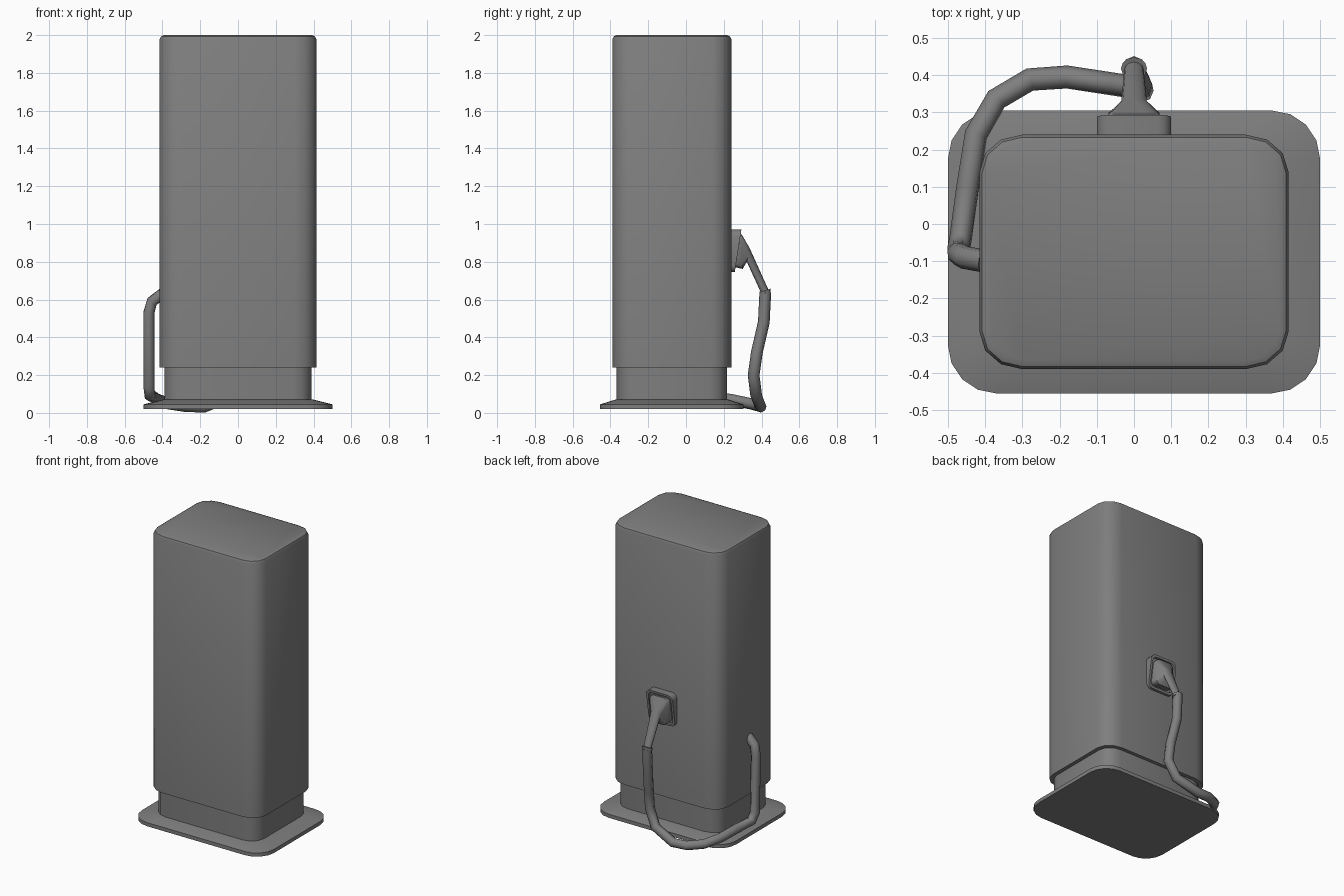
import bpy, bmesh, math
from mathutils import Vector

cube = bpy.data.objects.get("Cube")
if cube:
    bpy.data.objects.remove(cube, do_unlink=True)

grey = bpy.data.materials.new("mid_grey")
grey.use_nodes = True
colour = (0.21, 0.21, 0.21, 1)
grey.diffuse_color = colour
grey.node_tree.nodes["Principled BSDF"].inputs["Base Color"].default_value = colour


def finish(obj, angle=35):
    obj.data.materials.append(grey)
    bpy.ops.object.select_all(action='DESELECT')
    obj.select_set(True)
    bpy.context.view_layer.objects.active = obj
    bpy.ops.object.shade_smooth_by_angle(angle=math.radians(angle))


def rounded(hx, hy, rx, ry, segments):
    """Rounded rectangle as a list of 2D points."""
    points = []
    for quarter, (sx, sy) in enumerate(((1, 1), (-1, 1), (-1, -1), (1, -1))):
        for i in range(segments + 1):
            a = math.pi / 2 * (quarter + i / segments)
            points.append((sx * (hx - rx) + rx * math.cos(a),
                           sy * (hy - ry) + ry * math.sin(a)))
    return points


def loft(name, rings, angle=35):
    """Skin a list of equal-length rings and cap both ends."""
    bm = bmesh.new()
    loops = [[bm.verts.new(p) for p in ring] for ring in rings]
    for low, high in zip(loops, loops[1:]):
        for i in range(len(low)):
            j = (i + 1) % len(low)
            bm.faces.new((low[i], low[j], high[j], high[i]))
    bm.faces.new(loops[0][::-1])
    bm.faces.new(loops[-1])
    bmesh.ops.recalc_face_normals(bm, faces=bm.faces)
    mesh = bpy.data.meshes.new(name)
    bm.to_mesh(mesh)
    bm.free()
    obj = bpy.data.objects.new(name, mesh)
    bpy.context.collection.objects.link(obj)
    finish(obj, angle)


CENTRE_Y = -0.075


def level(z, hx, hy, rx, ry, segments):
    return [(x, y + CENTRE_Y, z) for x, y in rounded(hx, hy, rx, ry, segments)]


def facing_back(top, bottom, hx, r, segments=3):
    """Ring across x, spanning two (y, z) points."""
    top, bottom = Vector(top), Vector(bottom)
    mid, half = (top + bottom) / 2, (top - bottom) / 2
    hz = half.length
    ring = []
    for x, v in rounded(hx, hz, min(r, hx), min(r, hz), segments):
        p = mid + half * (v / hz)
        ring.append((x, p.x, p.y))
    return ring


# Cabinet, plinth and foot
loft("cabinet", [
    level(0.24, 0.39, 0.29, 0.10, 0.09, 3),
    level(0.241, 0.415, 0.315, 0.115, 0.10, 3),
    level(1.978, 0.415, 0.315, 0.115, 0.10, 3),
    level(1.993, 0.408, 0.308, 0.108, 0.095, 3),
    level(2.0, 0.393, 0.292, 0.095, 0.08, 3)])
loft("plinth", [level(z, 0.39, 0.292, 0.10, 0.09, 3) for z in (0.06, 0.245)])
loft("foot", [
    level(0.02, 0.5, 0.38, 0.13, 0.13, 4),
    level(0.045, 0.5, 0.38, 0.13, 0.13, 4),
    level(0.07, 0.40, 0.30, 0.10, 0.09, 4)])

# Socket with a raised rim around a shallow recess
loft("socket", [
    facing_back((0.235, 0.97), (0.235, 0.745), 0.10, 0.035),
    facing_back((0.293, 0.97), (0.258, 0.745), 0.10, 0.035),
    facing_back((0.291, 0.955), (0.26, 0.76), 0.085, 0.028),
    facing_back((0.276, 0.953), (0.246, 0.762), 0.083, 0.028)])

# Plug tapering into its handle
loft("plug", [
    facing_back((0.27, 0.94), (0.245, 0.775), 0.07, 0.025),
    facing_back((0.295, 0.945), (0.30, 0.762), 0.068, 0.03),
    facing_back((0.337, 0.872), (0.322, 0.80), 0.034, 0.03),
    facing_back((0.435, 0.655), (0.395, 0.64), 0.026, 0.026)], 50)
loft("plug_collar", [
    facing_back((0.448, 0.658), (0.388, 0.638), 0.035, 0.035),
    facing_back((0.448, 0.640), (0.388, 0.620), 0.035, 0.035)])

# Hanging cable from the plug round to the right side
path = [(0, 0.42, 0.64), (0, 0.412, 0.48), (0.018, 0.375, 0.32),
        (0.022, 0.358, 0.2), (-0.03, 0.372, 0.09), (-0.18, 0.395, 0.032),
        (-0.28, 0.388, 0.036), (-0.37, 0.335, 0.05), (-0.425, 0.24, 0.07),
        (-0.447, 0.1, 0.085), (-0.466, -0.04, 0.09), (-0.472, -0.072, 0.14),
        (-0.472, -0.08, 0.53), (-0.455, -0.09, 0.59), (-0.40, -0.10, 0.63)]
curve = bpy.data.curves.new("cable", 'CURVE')
curve.dimensions = '3D'
curve.bevel_depth = 0.031
curve.bevel_resolution = 2
curve.use_fill_caps = True
spline = curve.splines.new('POLY')
spline.points.add(len(path) - 1)
for point, co in zip(spline.points, path):
    point.co = (*co, 1)
cable = bpy.data.objects.new("cable", curve)
bpy.context.collection.objects.link(cable)
bpy.ops.object.select_all(action='DESELECT')
cable.select_set(True)
bpy.context.view_layer.objects.active = cable
bpy.ops.object.convert(target='MESH')
finish(bpy.context.view_layer.objects.active, 60)
